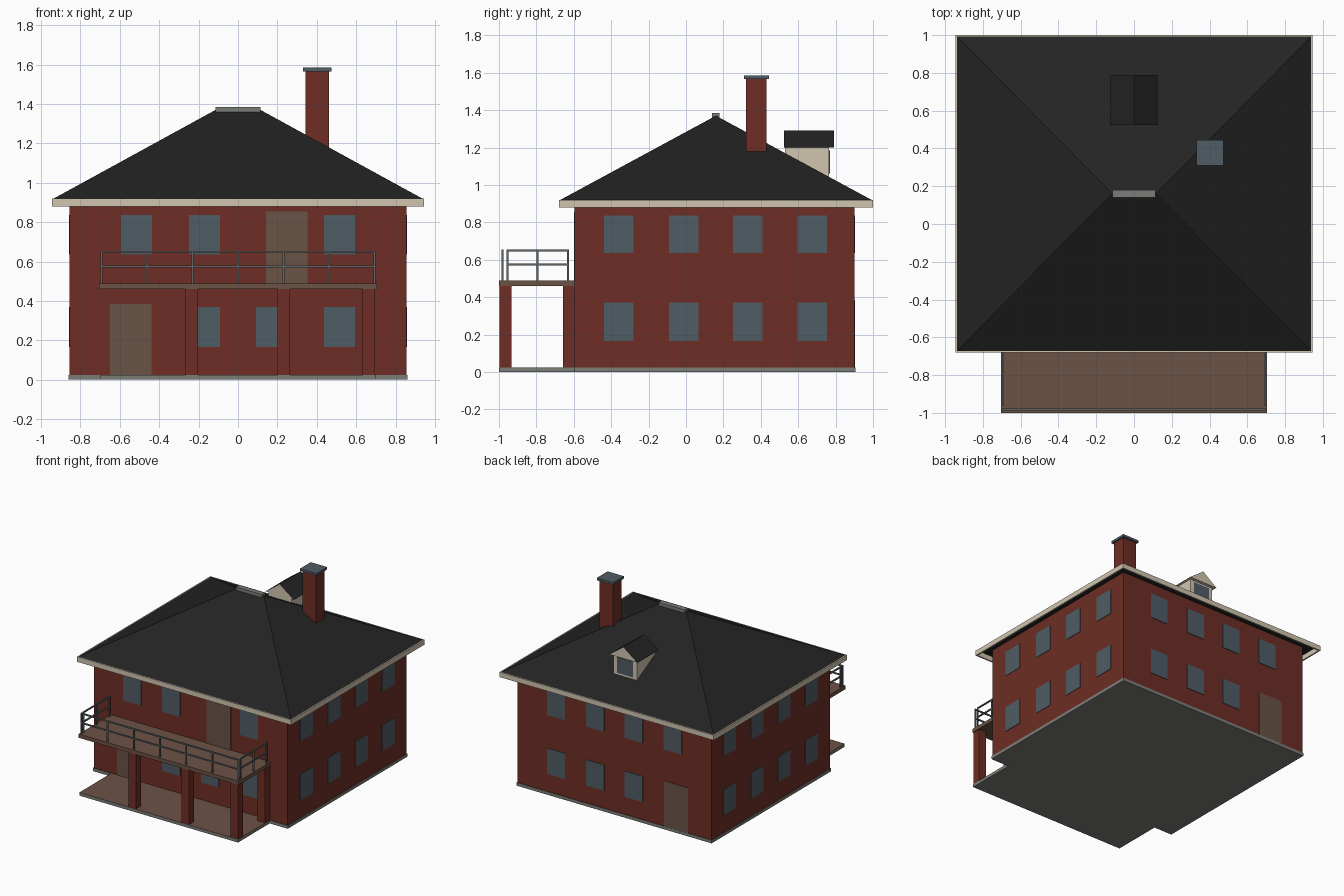
import bpy
import bmesh

cube = bpy.data.objects.get("Cube")
if cube:
    bpy.data.objects.remove(cube, do_unlink=True)


def material(name, r, g, b):
    m = bpy.data.materials.new(name)
    m.use_nodes = True
    m.diffuse_color = (r, g, b, 1)
    m.node_tree.nodes["Principled BSDF"].inputs["Base Color"].default_value = (r, g, b, 1)
    return m


BRICK = material("red brick", 0.155, 0.027, 0.018)
ROOF = material("black shingle", 0.017, 0.017, 0.017)
CREAM = material("cream trim", 0.64, 0.56, 0.43)
GLASS = material("blue grey glass", 0.08, 0.107, 0.13)
WOOD = material("brown decking", 0.15, 0.085, 0.06)
DOOR = material("brown door", 0.142, 0.088, 0.062)
STONE = material("grey concrete", 0.2, 0.2, 0.19)
RAIL = material("rail metal", 0.12, 0.14, 0.145)


def finish(name, bm, *mats):
    bmesh.ops.recalc_face_normals(bm, faces=bm.faces)
    mesh = bpy.data.meshes.new(name)
    bm.to_mesh(mesh)
    bm.free()
    for m in mats:
        mesh.materials.append(m)
    ob = bpy.data.objects.new(name, mesh)
    bpy.context.collection.objects.link(ob)
    return ob


def add_box(bm, x0, x1, y0, y1, z0, z1):
    vs = bmesh.ops.create_cube(bm, size=1)["verts"]
    for v in vs:
        v.co = (x1 if v.co.x > 0 else x0, y1 if v.co.y > 0 else y0, z1 if v.co.z > 0 else z0)
    return vs


def box(name, mat, *bounds):
    bm = bmesh.new()
    add_box(bm, *bounds)
    return finish(name, bm, mat)


def ridge_solid(name, base, ridge, z0, z1, mats, rule=None):
    """Rectangular base rising to a ridge line between two points."""
    x0, x1, y0, y1 = base
    bm = bmesh.new()
    a, b, c, d = [bm.verts.new((x, y, z0)) for x, y in ((x0, y0), (x1, y0), (x1, y1), (x0, y1))]
    p, q = [bm.verts.new((x, y, z1)) for x, y in ridge]
    if ridge[0][1] == ridge[1][1]:
        faces = [(a, b, q, p), (b, c, q), (c, d, p, q), (d, a, p)]
    else:
        faces = [(a, b, p), (b, c, q, p), (c, d, q), (d, a, p, q)]
    for f in faces + [(d, c, b, a)]:
        bm.faces.new(f)
    bmesh.ops.recalc_face_normals(bm, faces=bm.faces)
    if rule:
        for f in bm.faces:
            f.material_index = rule(f.normal)
    return finish(name, bm, *mats)


# Foundation and porch slab, decked on top
X, FRONT, BACK = 0.855, -0.595, 0.9
bm = bmesh.new()
outline = [(-0.86, 0.905), (-0.86, -0.6), (-0.7, -0.6), (-0.7, -1),
           (0.7, -1), (0.7, -0.6), (0.86, -0.6), (0.86, 0.905)]
base = bm.faces.new([bm.verts.new((x, y, 0)) for x, y in outline])
top = bmesh.ops.extrude_face_region(bm, geom=[base])["geom"]
for g in top:
    if isinstance(g, bmesh.types.BMVert):
        g.co.z = 0.025
    elif isinstance(g, bmesh.types.BMFace):
        g.material_index = 1
if not any(f.material_index == 0 and len(f.verts) == 8 for f in bm.faces):
    bm.faces.new([v for v in bm.verts if v.co.z == 0])
finish("foundation_slab", bm, STONE, WOOD)

box("house_walls", BRICK, -X, X, FRONT, BACK, 0.025, 0.922)

# Windows and doors as thin plates on the four walls
T = 0.004
UPPER, LOWER = (0.635, 0.837), (0.165, 0.37)


def plate_front_back(bm, side, centre, width, zs):
    y = FRONT if side < 0 else BACK
    add_box(bm, centre - width / 2, centre + width / 2, y - T, y + T, *zs)


panes = bmesh.new()
doors = bmesh.new()
W, D = 0.158, 0.21
for x in (-0.515, -0.17, 0.515):
    plate_front_back(panes, -1, x, W, UPPER)
for x in (-0.17, 0.17, 0.515):
    plate_front_back(panes, -1, x, W, LOWER)
    plate_front_back(panes, 1, x, W, LOWER)
for x in (-0.515, -0.17, 0.17, 0.515):
    plate_front_back(panes, 1, x, W, UPPER)
for side in (-1, 1):
    plate_front_back(doors, side, -0.545, D, (0.025, 0.385))
    for y in (-0.36, -0.012, 0.33, 0.675):
        for zs in (UPPER, LOWER):
            add_box(panes, side * X - T, side * X + T, y - W / 2, y + W / 2, *zs)
plate_front_back(doors, -1, 0.248, D, (0.49, 0.855))
finish("window_panes", panes, GLASS)
finish("doors", doors, DOOR)

# Hip roof with an open fascia frame under it
RX, RF, RB, EAVE = 0.945, -0.68, 1.0, 0.92
ridge_solid("hip_roof", (0.008 - RX, RX - 0.008, RF + 0.008, RB - 0.008),
            ((-0.115, 0.16), (0.115, 0.16)), EAVE, 1.37, [ROOF])
bm = bmesh.new()
F = 0.012
for y in (RF, RB - F):
    add_box(bm, -RX, RX, y, y + F, 0.88, EAVE)
for x in (-RX, RX - F):
    add_box(bm, x, x + F, RF + F, RB - F, 0.88, EAVE)
finish("eave_fascia", bm, CREAM)
box("ridge_vent", STONE, -0.115, 0.115, 0.14, 0.18, 1.355, 1.385)

# Chimney
box("chimney_stack", BRICK, 0.342, 0.463, 0.322, 0.43, 1.0, 1.568)
box("chimney_cap", GLASS, 0.33, 0.475, 0.31, 0.445, 1.566, 1.585)

# Rear dormer
box("dormer_walls", CREAM, -0.103, 0.103, 0.53, 0.765, 1.0, 1.203)
box("dormer_window", GLASS, -0.07, 0.07, 0.763, 0.769, 1.06, 1.185)
ridge_solid("dormer_roof", (-0.125, 0.125, 0.525, 0.79), ((0, 0.525), (0, 0.79)),
            1.2, 1.292, [ROOF, CREAM], lambda n: 1 if abs(n.y) > 0.5 or n.z < -0.5 else 0)

# Balcony and its brick posts
box("balcony_deck", WOOD, -0.705, 0.705, -1, FRONT, 0.46, 0.49)
bm = bmesh.new()
P = 0.032
for x, y in ((-0.235, -0.966), (0.233, -0.966), (0.665, -0.966), (0.665, -0.626)):
    add_box(bm, x - P, x + P, y - P, y + P, 0.025, 0.46)
finish("balcony_posts", bm, BRICK)

# Balcony railing: front run and two mirrored side runs
bm = bmesh.new()
R, RY = 0.005, -0.982
for i in range(-3, 4):
    x = i * 0.231
    add_box(bm, x - R, x + R, RY - R, RY + R, 0.49, 0.65)
for z in (0.575, 0.65):
    add_box(bm, -0.698, 0.698, RY - R, RY + R, z - R, z + R)
    for x in (-0.693, 0.693):
        add_box(bm, x - R, x + R, -0.96, -0.625, z - R, z + R)
for x in (-0.693, 0.693):
    for y in (-0.955, -0.793, -0.63):
        add_box(bm, x - R, x + R, y - R, y + R, 0.49, 0.65)
finish("balcony_railing", bm, RAIL)
